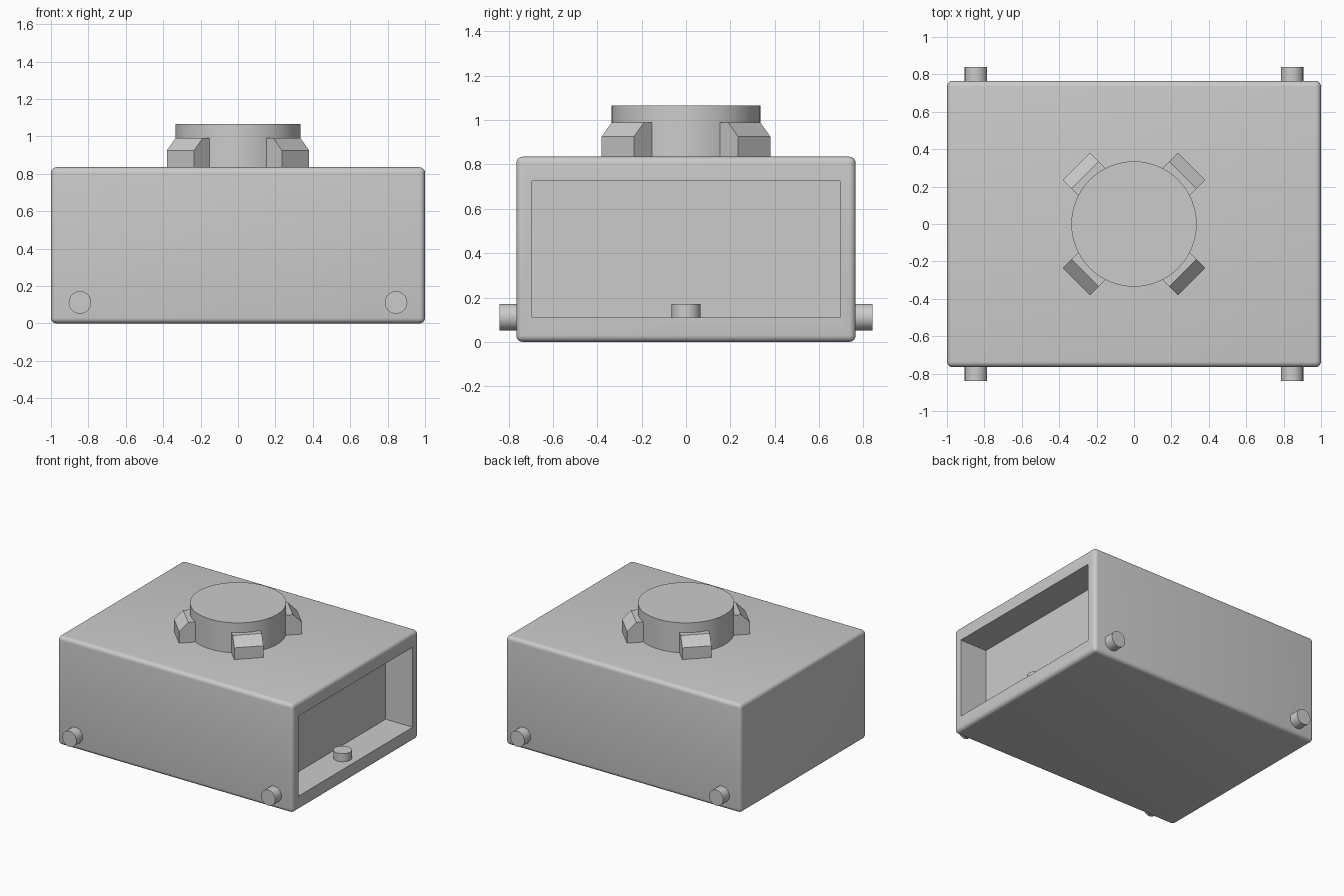
import bpy
import math
from mathutils import Matrix

default = bpy.data.objects.get("Cube")
if default:
    bpy.data.objects.remove(default, do_unlink=True)

# Single flat colour
grey = bpy.data.materials.new("light_grey")
grey.use_nodes = True
colour = (0.6, 0.6, 0.6, 1.0)
grey.diffuse_color = colour
grey.node_tree.nodes["Principled BSDF"].inputs["Base Color"].default_value = colour


def box(name, x, y, z):
    """Box spanning the given (low, high) ranges."""
    spans = (x, y, z)
    bpy.ops.mesh.primitive_cube_add(size=1)
    ob = bpy.context.object
    ob.name = name
    centre = Matrix.Translation([(a + b) / 2 for a, b in spans])
    ob.data.transform(centre @ Matrix.Diagonal([b - a for a, b in spans] + [1]))
    ob.data.materials.append(grey)
    return ob


def cylinder(name, radius, depth, location, rotation=(0, 0, 0)):
    bpy.ops.mesh.primitive_cylinder_add(vertices=64, radius=radius, depth=depth,
                                        location=location, rotation=rotation)
    ob = bpy.context.object
    ob.name = name
    ob.data.materials.append(grey)
    bpy.ops.object.shade_smooth_by_angle(angle=math.radians(30))
    return ob


# Housing with rounded edges and a shallow recess in its left side
body = box("housing", (-1, 1), (-0.765, 0.765), (0, 0.835))
cutter = box("recess_cutter", (0.77, 1.2), (-0.693, 0.693), (0.11, 0.725))
cutter.hide_render = True

bevel = body.modifiers.new("rounded_edges", "BEVEL")
bevel.width = 0.03
bevel.segments = 5
recess = body.modifiers.new("recess", "BOOLEAN")
recess.operation = "DIFFERENCE"
recess.solver = "EXACT"
recess.object = cutter
bpy.ops.object.select_all(action="DESELECT")
body.select_set(True)
bpy.context.view_layer.objects.active = body
for modifier in ("rounded_edges", "recess"):
    bpy.ops.object.modifier_apply(modifier=modifier)
bpy.data.objects.remove(cutter, do_unlink=True)
bpy.ops.object.shade_smooth_by_angle(angle=math.radians(30))

# Small button on the recess floor
cylinder("recess_button", 0.065, 0.07, (0.89, 0, 0.137))

# Pegs near the lower corners, front and back
for side, x in (("right", -0.845), ("left", 0.845)):
    for end, y in (("front", -0.79), ("back", 0.79)):
        cylinder(f"{end}_{side}_peg", 0.06, 0.1, (x, y, 0.112),
                 (math.radians(90), 0, 0))

# Round hub on the top
cylinder("top_hub", 0.335, 0.245, (0, 0, 0.9425))

# Four chamfered lugs around the hub, set on the diagonals
profile = [(0.25, 0.825), (0.435, 0.825), (0.435, 0.925), (0.37, 0.99), (0.25, 0.99)]
half_width = 0.103
count = len(profile)
verts = [(r, w, z) for w in (-half_width, half_width) for r, z in profile]
faces = [tuple(range(count)), tuple(reversed(range(count, 2 * count)))]
for i in range(count):
    j = (i + 1) % count
    faces.append((j, i, i + count, j + count))
lug_mesh = bpy.data.meshes.new("hub_lug")
lug_mesh.from_pydata(verts, [], faces)
lug_mesh.materials.append(grey)
for i in range(4):
    lug = bpy.data.objects.new(f"hub_lug_{i + 1}", lug_mesh)
    lug.rotation_euler.z = math.radians(45 + 90 * i)
    bpy.context.collection.objects.link(lug)
